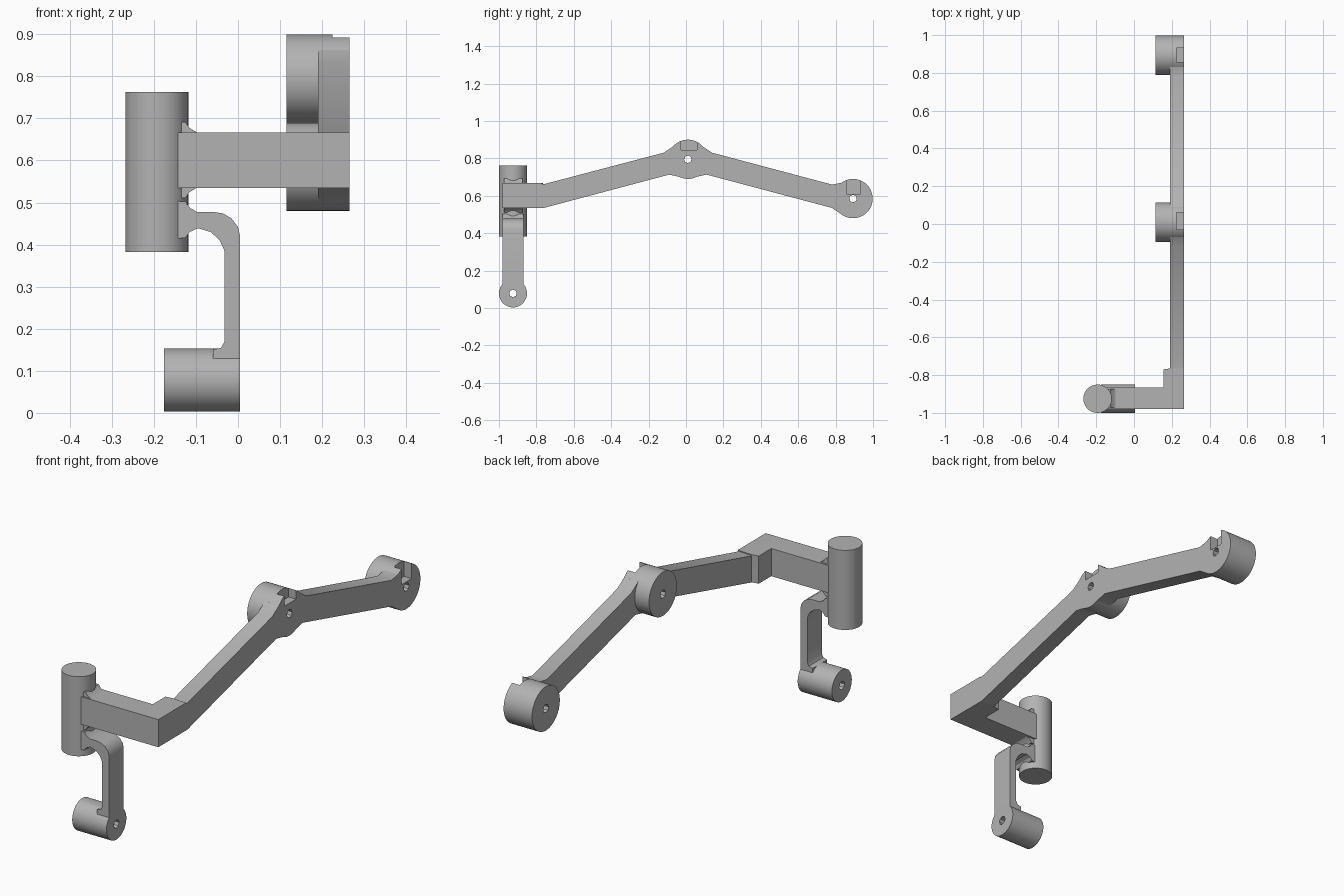
import bpy, bmesh, math
from mathutils import Vector

if "Cube" in bpy.data.objects:
    bpy.data.objects.remove(bpy.data.objects["Cube"], do_unlink=True)

grey = bpy.data.materials.new("plain_grey")
grey.use_nodes = True
colour = (0.45, 0.45, 0.45, 1)
grey.diffuse_color = colour
grey.node_tree.nodes["Principled BSDF"].inputs["Base Color"].default_value = colour


def prism(name, points, axis, low, high):
    """Extrude a closed profile along an axis; points use the other two axes in order."""
    bm = bmesh.new()

    def place(p, d):
        co = list(p)
        co.insert("xyz".index(axis), d)
        return bm.verts.new(co)
    face = bm.faces.new([place(p, low) for p in points])
    out = bmesh.ops.extrude_face_region(bm, geom=[face])
    step = Vector([high - low if a == axis else 0 for a in "xyz"])
    bmesh.ops.translate(bm, vec=step,
                        verts=[g for g in out["geom"] if isinstance(g, bmesh.types.BMVert)])
    bmesh.ops.recalc_face_normals(bm, faces=bm.faces)
    mesh = bpy.data.meshes.new(name)
    bm.to_mesh(mesh)
    bm.free()
    mesh.materials.append(grey)
    obj = bpy.data.objects.new(name, mesh)
    bpy.context.collection.objects.link(obj)
    return obj


def circle(centre, radius, sides=48):
    return [(centre[0] + radius * math.cos(math.tau * i / sides),
             centre[1] + radius * math.sin(math.tau * i / sides)) for i in range(sides)]


def box(name, x, y, z):
    return prism(name, [(x[0], z[0]), (x[1], z[0]), (x[1], z[1]), (x[0], z[1])], "y", *y)


def activate(obj):
    bpy.ops.object.select_all(action="DESELECT")
    obj.select_set(True)
    bpy.context.view_layer.objects.active = obj


def combine(obj, others, operation):
    activate(obj)
    for other in others:
        mod = obj.modifiers.new("combine", "BOOLEAN")
        mod.operation, mod.solver, mod.object = operation, "EXACT", other
        bpy.ops.object.modifier_apply(modifier=mod.name)
        bpy.data.objects.remove(other, do_unlink=True)


def smooth(obj):
    activate(obj)
    bpy.ops.object.shade_smooth_by_angle(angle=math.radians(30))


elbow, tip, pivot = (0.01, 0.795), (0.893, 0.585), (-0.925, 0.078)
outer = 0.265

# Bent arm, with small flares where it meets the round hubs
bottom = [(-0.9, 0.535), (-0.76, 0.535), (-0.09, 0.713), (-0.04, 0.702), (0.06, 0.702),
          (0.11, 0.713), (0.78, 0.535), (0.83, 0.501), (0.893, 0.52)]
top = [(0.893, 0.64), (0.83, 0.669), (0.78, 0.66), (0.14, 0.83), (0.09, 0.863),
       (-0.07, 0.863), (-0.12, 0.83), (-0.76, 0.662), (-0.9, 0.662)]
arm = prism("bent_arm", bottom + top, "x", 0.19, outer)

# Cross beam with its thick corner
beam = prism("cross_beam", [(-0.18, -0.98), (outer, -0.98), (outer, -0.77), (0.19, -0.765),
                            (0.155, -0.77), (0.155, -0.865), (-0.18, -0.865)], "z", 0.535, 0.667)
hubs = [prism("hub", circle(c, 0.105), "x", 0.115, outer) for c in (elbow, tip)]
combine(arm, [beam] + hubs, "UNION")

# Pin holes and top notches in both hubs
cutters = [prism("pin_hole", circle(c, 0.02, 8), "x", 0, 0.4) for c in (elbow, tip)]
cutters.append(box("elbow_notch", (0.225, 0.3), (-0.028, 0.06), (0.845, 1)))
cutters.append(box("tip_notch", (0.225, 0.3), (0.857, 0.932), (0.61, 0.8)))
combine(arm, cutters, "DIFFERENCE")
smooth(arm)

# Upright swivel post with curved webs above and below the beam
post = prism("swivel_post", circle((-0.193, -0.925), 0.075), "z", 0.383, 0.763)
smooth(post)
for name, base, sign in (("upper_web", 0.667, 1), ("lower_web", 0.535, -1)):
    profile = [(-0.16, base + sign * 0.026), (-0.125, base + sign * 0.024),
               (-0.115, base + sign * 0.01), (-0.098, base), (-0.098, base - sign * 0.01),
               (-0.16, base - sign * 0.01)]
    smooth(prism(name, profile, "y", -0.972, -0.873))

# Hanging bracket, curved at the top, with flares at both ends
bracket = [(-0.16, 0.505), (-0.125, 0.502), (-0.115, 0.488), (-0.098, 0.478), (-0.06, 0.478),
           (-0.035, 0.474), (-0.015, 0.462), (0, 0.442), (0.005, 0.42), (0.005, 0.078),
           (-0.06, 0.078), (-0.06, 0.15), (-0.04, 0.155), (-0.032, 0.17), (-0.032, 0.385),
           (-0.044, 0.411), (-0.065, 0.43), (-0.095, 0.439), (-0.115, 0.43),
           (-0.125, 0.416), (-0.16, 0.413)]
hanger = prism("hanging_bracket", bracket, "y", -0.98, -0.87)
combine(hanger, [prism("pivot", circle(pivot, 0.075), "x", -0.176, 0.005)], "UNION")
combine(hanger, [prism("pivot_hole", circle(pivot, 0.02, 8), "x", -0.3, 0.1)], "DIFFERENCE")
smooth(hanger)
